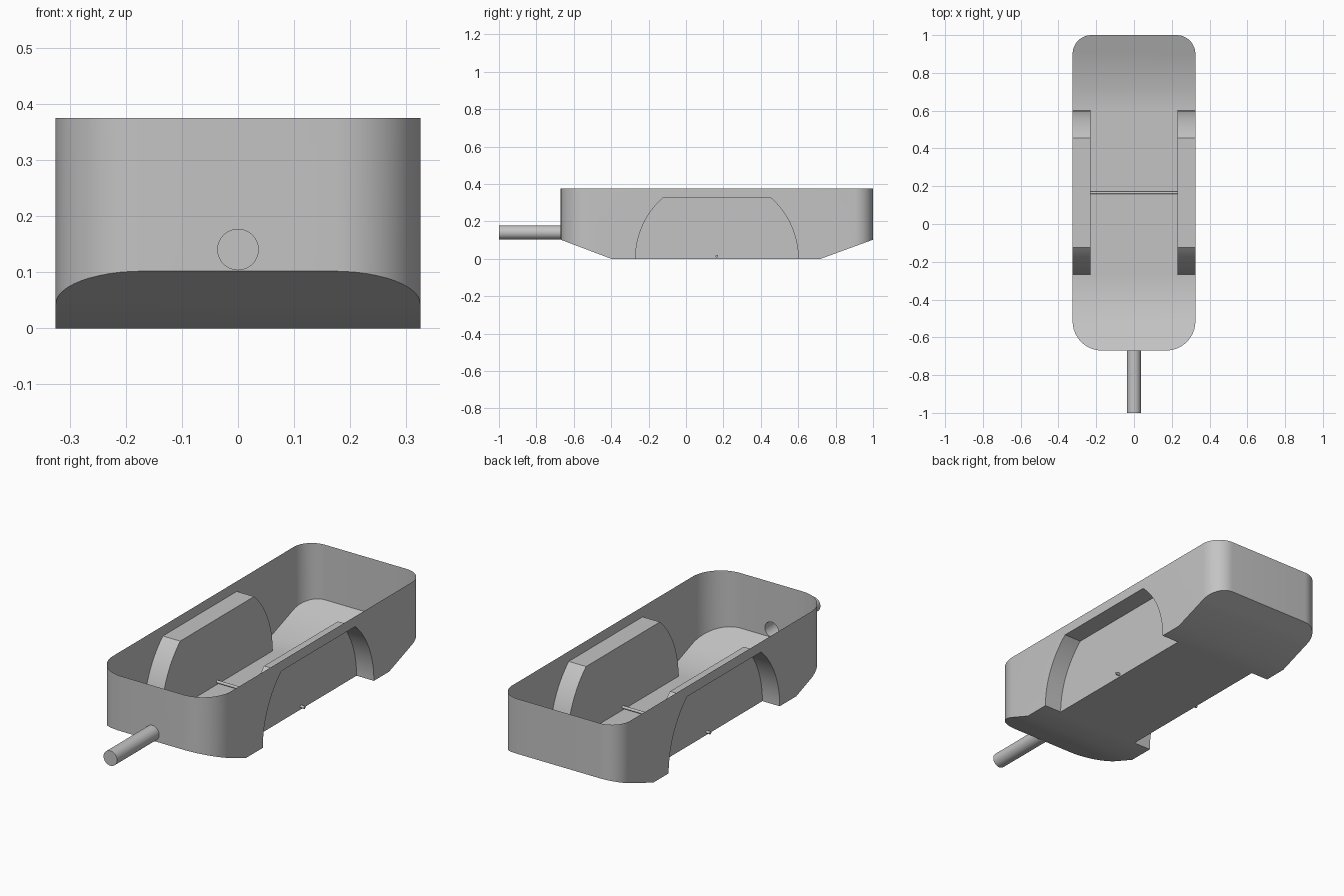
import bpy, bmesh
from math import pi, sin, cos, sqrt, asin
from mathutils import Vector, Matrix

cube = bpy.data.objects.get("Cube")
if cube:
    bpy.data.objects.remove(cube, do_unlink=True)

grey = bpy.data.materials.new("plain_grey")
grey.use_nodes = True
grey.diffuse_color = (0.55, 0.55, 0.55, 1)
grey.node_tree.nodes["Principled BSDF"].inputs["Base Color"].default_value = (0.55, 0.55, 0.55, 1)

HALF_W, FRONT, BACK, TOP = 0.325, -0.67, 1.0, 0.375
CHAMFER_Z, FLOOR_FRONT, FLOOR_BACK = 0.102, -0.40, 0.72
AXLE_Y = 0.165


def make_object(name, bm):
    bmesh.ops.recalc_face_normals(bm, faces=bm.faces)
    mesh = bpy.data.meshes.new(name)
    bm.to_mesh(mesh)
    bm.free()
    mesh.materials.append(grey)
    obj = bpy.data.objects.new(name, mesh)
    bpy.context.collection.objects.link(obj)
    return obj


def prism(points, offset):
    """Extrude a closed outline into a solid."""
    bm = bmesh.new()
    face = bm.faces.new([bm.verts.new(p) for p in points])
    ext = bmesh.ops.extrude_face_region(bm, geom=[face])
    moved = [v for v in ext["geom"] if isinstance(v, bmesh.types.BMVert)]
    bmesh.ops.translate(bm, verts=moved, vec=offset)
    return bm


def rod(name, radius, length, centre, axis, sides):
    bm = bmesh.new()
    turn = Matrix.Rotation(pi / 2, 4, axis)
    bmesh.ops.create_cone(bm, cap_ends=True, segments=sides, radius1=radius, radius2=radius,
                          depth=length, matrix=Matrix.Translation(centre) @ turn)
    return make_object(name, bm)


def combine(target, other, operation):
    mod = target.modifiers.new(operation.lower(), "BOOLEAN")
    mod.operation, mod.object, mod.solver = operation, other, "EXACT"
    bpy.context.view_layer.objects.active = target
    bpy.ops.object.modifier_apply(modifier=mod.name)
    bpy.data.objects.remove(other, do_unlink=True)


# Tub outline with wide front corners and tighter back corners
outline = []
for sx, y, sy, r, start in ((1, BACK, -1, 0.10, 0), (-1, BACK, -1, 0.10, pi / 2),
                            (-1, FRONT, 1, 0.155, pi), (1, FRONT, 1, 0.155, 1.5 * pi)):
    for i in range(13):
        a = start + i * pi / 24
        outline.append((sx * (HALF_W - r) + r * cos(a), y + sy * r + r * sin(a), 0))
bm = prism(outline, (0, 0, TOP))

# Sloping underside at both ends
for y_floor, y_end in ((FLOOR_FRONT, FRONT), (FLOOR_BACK, BACK)):
    run = y_end - y_floor
    normal = Vector((0, CHAMFER_Z * (1 if run > 0 else -1), -abs(run)))
    cut = bmesh.ops.bisect_plane(bm, geom=bm.verts[:] + bm.edges[:] + bm.faces[:],
                                 plane_co=(0, y_floor, 0), plane_no=normal,
                                 clear_outer=True, dist=1e-5)
    edges = [e for e in bm.edges if e.is_boundary]
    bmesh.ops.holes_fill(bm, edges=edges, sides=0)
tub = make_object("tub", bm)

# Wheel wells: flat-topped arches cut into both sides
RADIUS, ARCH_TOP, INNER = 0.435, 0.325, 0.23
top_angle = asin(ARCH_TOP / RADIUS)
arc = [(RADIUS * cos(top_angle * i / 16), RADIUS * sin(top_angle * i / 16)) for i in range(17)]
arch = [(RADIUS, -0.1)] + arc
arch += [(-y, z) for y, z in reversed(arch)]
for side in (-1, 1):
    points = [(side * INNER, AXLE_Y + y, z) for y, z in arch]
    cutter = make_object("wheel_well_cutter", prism(points, (side * 0.2, 0, 0)))
    combine(tub, cutter, "DIFFERENCE")

# Front pipe, opening into the tub
pipe = rod("front_pipe", 0.037, 0.34, (0, -0.83, 0.1405), "X", 32)
combine(tub, pipe, "UNION")

# Open the top
bm = bmesh.new()
bm.from_mesh(tub.data)
lid = [f for f in bm.faces if f.calc_center_median().z > TOP - 0.001]
bmesh.ops.delete(bm, geom=lid, context="FACES")
bm.to_mesh(tub.data)
bm.free()

# Thin axle across the floor
axle = rod("axle", 0.007, 0.50, (0, AXLE_Y, 0.014), "Y", 16)

for obj in (tub, axle):
    bpy.ops.object.select_all(action="DESELECT")
    obj.select_set(True)
    bpy.context.view_layer.objects.active = obj
    bpy.ops.object.shade_smooth_by_angle(angle=pi / 7)
